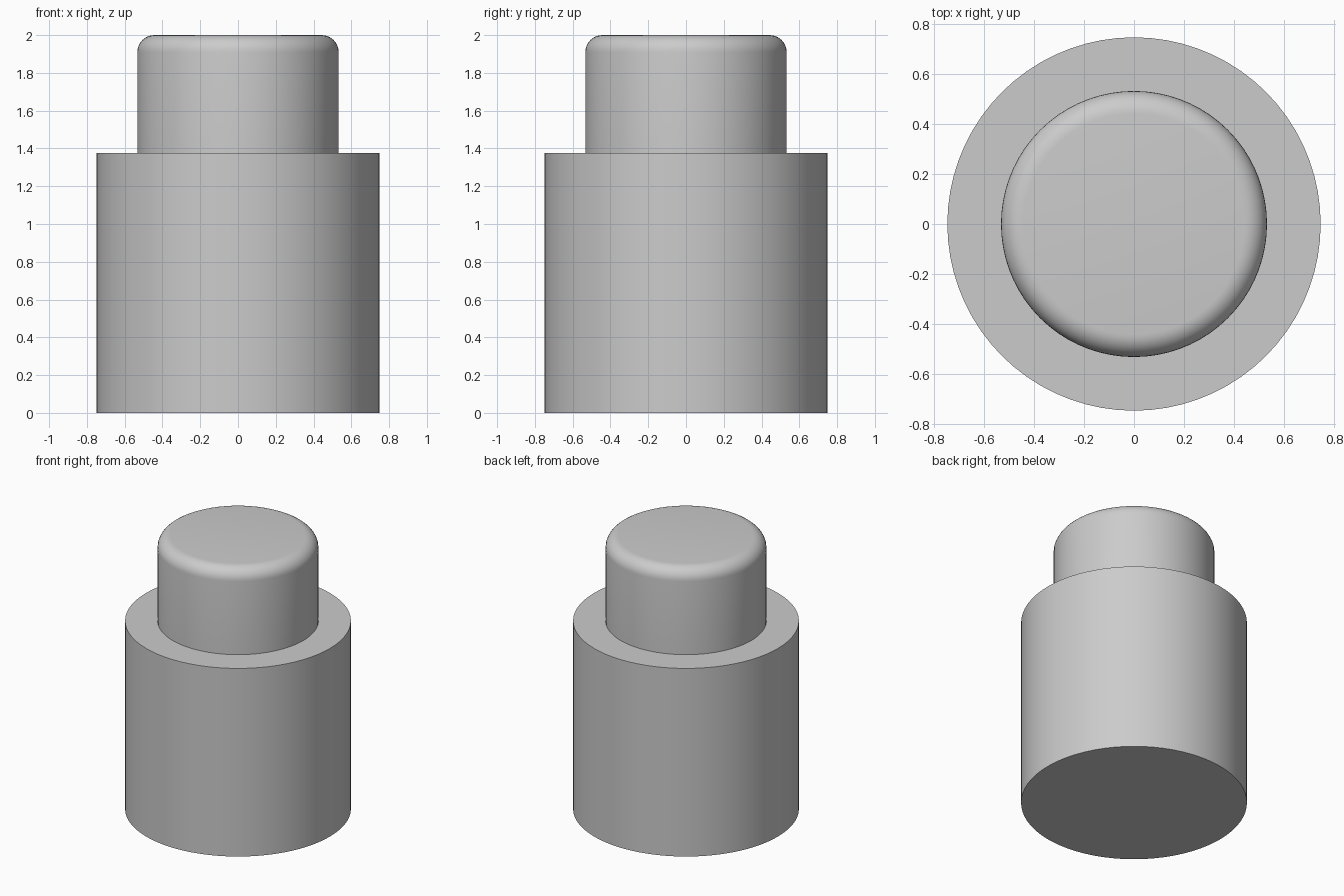
import bpy, bmesh, math

cube = bpy.data.objects.get("Cube")
if cube:
    bpy.data.objects.remove(cube, do_unlink=True)

SEGMENTS = 72
BASE_RADIUS, BASE_TOP = 0.748, 1.375
POST_RADIUS, POST_TOP = 0.533, 2.0
FILLET, FILLET_STEPS = 0.09, 8

grey = bpy.data.materials.new("plain grey")
grey.use_nodes = True
colour = (0.6, 0.6, 0.6, 1)
grey.diffuse_color = colour
grey.node_tree.nodes["Principled BSDF"].inputs["Base Color"].default_value = colour

# Half profile: base wall, shoulder, post wall
profile = [(BASE_RADIUS, 0), (BASE_RADIUS, BASE_TOP), (POST_RADIUS, BASE_TOP)]
# Rounded top edge of the post
for i in range(FILLET_STEPS + 1):
    a = math.pi / 2 * i / FILLET_STEPS
    profile.append((POST_RADIUS - FILLET + FILLET * math.cos(a),
                    POST_TOP - FILLET + FILLET * math.sin(a)))

# Turn the profile into rings joined by quads, then cap both ends
bm = bmesh.new()
rings = []
for r, z in profile:
    rings.append([bm.verts.new((r * math.cos(t), r * math.sin(t), z))
                  for t in (math.tau * k / SEGMENTS for k in range(SEGMENTS))])
for low, high in zip(rings, rings[1:]):
    for k in range(SEGMENTS):
        n = (k + 1) % SEGMENTS
        bm.faces.new((low[k], low[n], high[n], high[k]))
bm.faces.new(rings[0][::-1])
bm.faces.new(rings[-1])

mesh = bpy.data.meshes.new("stepped_body")
bm.to_mesh(mesh)
bm.free()
mesh.materials.append(grey)
body = bpy.data.objects.new("stepped_body", mesh)
bpy.context.collection.objects.link(body)

# Smooth walls, sharp rims
bpy.ops.object.select_all(action="DESELECT")
body.select_set(True)
bpy.context.view_layer.objects.active = body
bpy.ops.object.shade_smooth_by_angle(angle=math.radians(30))
